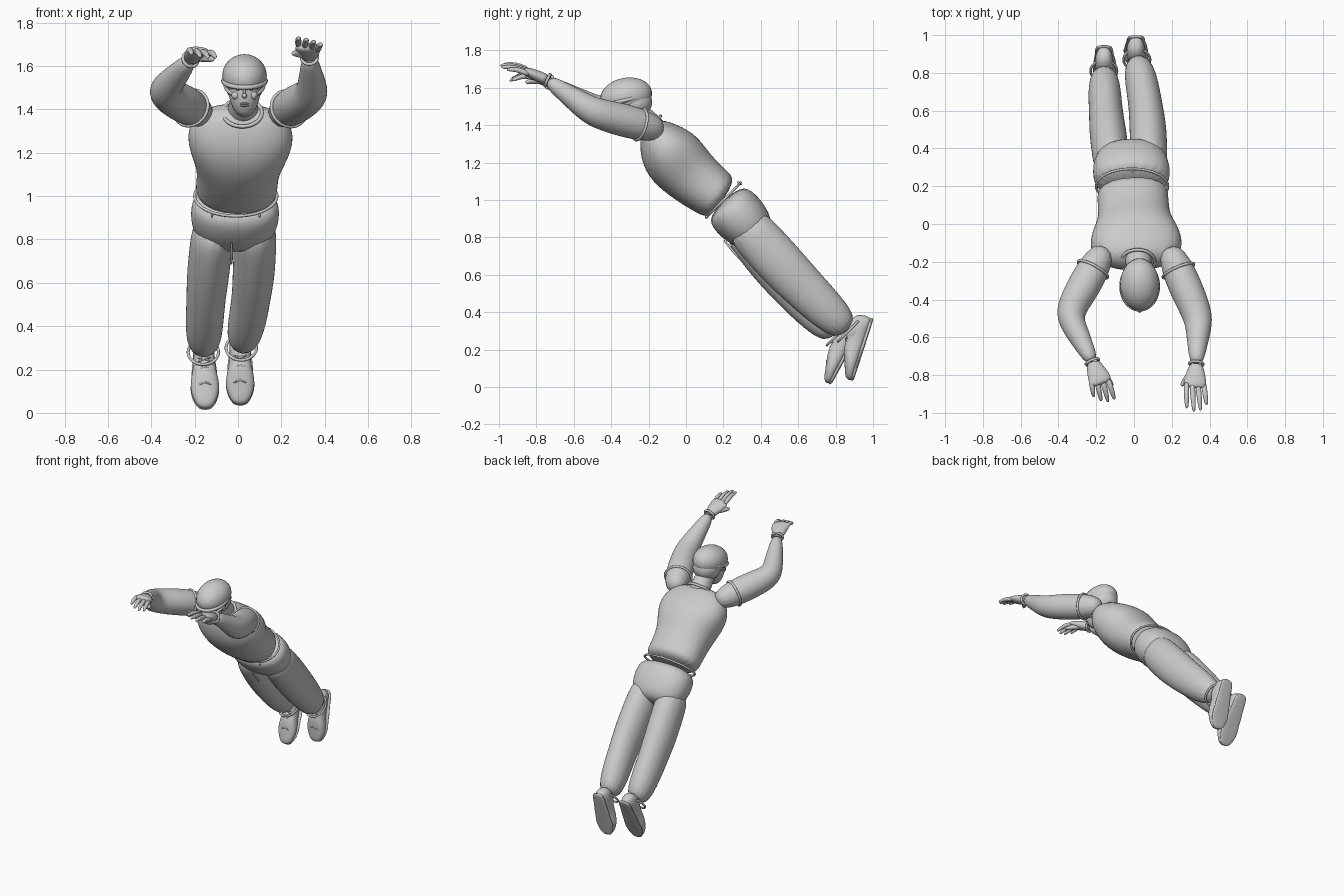
import bpy, bmesh, math
from mathutils import Vector, Matrix

cube = bpy.data.objects.get("Cube")
if cube:
    bpy.data.objects.remove(cube, do_unlink=True)

GREY = (0.6, 0.6, 0.6, 1)
material = bpy.data.materials.new("plain_grey")
material.use_nodes = True
material.diffuse_color = GREY
material.node_tree.nodes["Principled BSDF"].inputs["Base Color"].default_value = GREY
RIGHTWARD = Vector((1, 0, 0))
BODY_AXIS = Vector((0, 1, -1)).normalized()


def finish(name, bm, subdivision=0):
    """Turn a bmesh into a smooth grey object."""
    bmesh.ops.recalc_face_normals(bm, faces=bm.faces)
    mesh = bpy.data.meshes.new(name)
    bm.to_mesh(mesh)
    bm.free()
    mesh.materials.append(material)
    for polygon in mesh.polygons:
        polygon.use_smooth = True
    obj = bpy.data.objects.new(name, mesh)
    bpy.context.collection.objects.link(obj)
    if subdivision:
        modifier = obj.modifiers.new("Subdivision", 'SUBSURF')
        modifier.levels = modifier.render_levels = subdivision


def frame(tangent):
    """Sideways and depth directions of a ring around a tangent."""
    sideways = (RIGHTWARD - tangent * RIGHTWARD.dot(tangent)).normalized()
    return sideways, tangent.cross(sideways)


def arc(start, end, count, sag=(0, 0, 0)):
    """Evenly spaced points from start to end, bowed by sag."""
    start, end, sag = Vector(start), Vector(end), Vector(sag)
    steps = [i / (count - 1) for i in range(count)]
    return [start.lerp(end, t) + sag * math.sin(math.pi * t) for t in steps]


def loft(name, points, widths, depths=None, lift=0, power=1, sides=16, closed=False, subdivision=2):
    """Skin elliptical rings along a path; lift rests them on the path."""
    bm = bmesh.new()
    depths = depths or widths
    last = len(points) - 1
    rings = []
    for i, (point, width, depth) in enumerate(zip(points, widths, depths)):
        if closed:
            tangent = points[(i + 1) % (last + 1)] - points[i - 1]
        else:
            tangent = points[min(i + 1, last)] - points[max(i - 1, 0)]
        sideways, upward = frame(tangent.normalized())
        if closed:
            upward = BODY_AXIS if abs(tangent.normalized().dot(BODY_AXIS)) < .7 else RIGHTWARD
            upward = (upward - tangent * upward.dot(tangent) / tangent.length_squared).normalized()
            sideways = upward.cross(tangent).normalized()
        centre = point + upward * depth * lift
        ring = []
        for k in range(sides):
            angle = math.tau * k / sides
            c, s = math.cos(angle), math.sin(angle)
            c = math.copysign(abs(c) ** power, c)
            s = math.copysign(abs(s) ** power, s)
            ring.append(bm.verts.new(centre + sideways * c * width + upward * s * depth))
        rings.append(ring)
    for first, second in zip(rings, rings[1:]):
        for k in range(sides):
            n = (k + 1) % sides
            bm.faces.new((first[k], first[n], second[n], second[k]))
    bm.faces.new(rings[0])
    bm.faces.new(rings[-1])
    finish(name, bm, subdivision)


def cord(name, points, radius):
    """Thin round cord through a few points."""
    points = [Vector(p) for p in points]
    loft(name, points, [radius] * len(points), sides=8, subdivision=1)


def hoop(name, centre, normal, width, depth, radius):
    """Elliptical band, made from a flattened torus."""
    normal = Vector(normal).normalized()
    sideways, upward = frame(normal)
    bm = bmesh.new()
    around, across = 40, 8
    grid = []
    for i in range(around):
        a = math.tau * i / around
        outward = sideways * math.cos(a) + upward * math.sin(a)
        spine = Vector(centre) + sideways * math.cos(a) * width + upward * math.sin(a) * depth
        angles = [math.tau * j / across for j in range(across)]
        grid.append([bm.verts.new(spine + (outward * math.cos(b) + normal * math.sin(b)) * radius)
                     for b in angles])
    for i in range(around):
        here, there = grid[i], grid[(i + 1) % around]
        for j in range(across):
            n = (j + 1) % across
            bm.faces.new((here[j], here[n], there[n], there[j]))
    finish(name, bm)


def blob(name, location, size, tilt=0):
    """Ellipsoid, tilted about the sideways axis."""
    bm = bmesh.new()
    bmesh.ops.create_uvsphere(bm, u_segments=28, v_segments=18, radius=1)
    bm.transform(Matrix.Translation(location) @ Matrix.Rotation(tilt, 4, 'X') @ Matrix.Diagonal((*size, 1)))
    finish(name, bm)


# Torso, waistband and seat
loft("shirt", arc((-.01, .2, 1), (.02, -.2, 1.41), 8, (0, -.02, -.03)),
     (.19, .19, .19, .2, .23, .25, .23, .14), (.13, .14, .15, .16, .17, .16, .12, .05), power=.9, sides=20)
loft("trouser_seat", arc((-.01, .2, 1), (-.02, .4, .79), 4),
     (.19, .21, .2, .15), (.13, .15, .14, .1), power=.9, sides=20)
hoop("waistband", (-.01, .2, 1), BODY_AXIS, .19, .13, .007)
cord("back_loop", [(-.01, .27, 1.1), (-.01, .3, 1.08)], .008)
cord("fly_zip", [(-.03, .2, .79), (-.03, .24, .74), (-.03, .29, .68)], .007)
for x in (-.12, .1):
    cord("pocket_tab", [(x, .1, .92), (x, .12, .9)], .007)


# Legs with hems, ankles and laced shoes
def leg(side, hip, hem, bow, toe, heel):
    path = arc(hip, hem, 6, bow)
    loft(side + "_leg", path, (.1, .1, .1, .09, .09, .07), (.12, .13, .13, .12, .11, .08))
    hoop(side + "_hem", path[-1], BODY_AXIS, .07, .08, .007)
    sole = arc(heel, toe, 8)
    heights = (.04, .06, .06, .05, .05, .04, .03, .02)
    loft(side + "_shoe", sole, (.03, .05, .05, .05, .06, .07, .06, .03), heights, lift=1, power=.85)
    loft(side + "_sole", sole, (.04, .05, .05, .06, .06, .07, .06, .03), [.01] * 8, lift=.5, power=.7)
    forward = (sole[-1] - sole[0]).normalized()
    across, upward = frame(forward)
    loft(side + "_ankle", arc(sole[2] + upward * .06, path[-1], 3), [.05] * 3, [.06] * 3)
    for step in range(4):
        middle = sole[3].lerp(sole[5], step / 3) + upward * (.11 - step * .009)
        for way in (-1, 1):
            slant = across * way * .035 + forward * .012
            drop = upward * .015
            cord(side + "_lace", [middle - slant - drop, middle, middle + slant - drop], .005)


leg("left", (.08, .29, .9), (.015, .87, .3), (.02, 0, -.02), (.01, .89, .03), (.01, 1, .37))
leg("right", (-.11, .28, .89), (-.16, .81, .28), (-.01, 0, -.02), (-.15, .77, .01), (-.16, .95, .34))

# Neck, collar and face
loft("neck", arc((.02, -.15, 1.36), (.03, -.31, 1.5), 4), (.08, .07, .06, .06), [.07] * 4)
hoop("collar", (.02, -.2, 1.385), -BODY_AXIS, .09, .09, .009)
loft("face", arc((.03, -.375, 1.365), (.03, -.34, 1.56), 5), (.03, .06, .075, .08, .08), (.03, .07, .085, .09, .09))
blob("nose", (.03, -.45, 1.463), (.012, .02, .012))
cord("nose_bridge", [(.03, -.44, 1.5), (.03, -.455, 1.47)], .008)
for height in (1.417, 1.427):
    blob("lip", (.03, -.428, height), (.02, .012, .005))
for side in (-1, 1):
    blob("brow", (.03 + side * .03, -.43, 1.51), (.02, .014, .006))
    blob("eye", (.03 + side * .03, -.425, 1.493), (.013, .012, .007))
    blob("cheek", (.03 + side * .04, -.41, 1.465), (.02, .02, .02))

# Knitted cap with folds above the brow and nape
blob("cap", (.03, -.32, 1.555), (.103, .14, .098), .2)
blob("cap_nape", (.03, -.28, 1.515), (.09, .1, .085), .3)
hoop("cap_brim", (.03, -.33, 1.532), (0, -.25, 1), .097, .127, .011)
hoop("cap_fold", (.03, -.32, 1.512), (0, -.5, 1), .088, .115, .009)


# Arms with sleeve openings and gloved hands
def arm(side, shoulder, elbow, wrist, knuckle, tip, thumb, across):
    upper, fore = arc(shoulder, elbow, 4), arc(elbow, wrist, 4)
    loft(side + "_arm", upper + fore[1:], (.06, .09, .09, .08, .065, .05, .035))
    hoop(side + "_sleeve", upper[1], upper[2] - upper[1], .088, .085, .008)
    palm = arc(wrist, knuckle, 5)
    loft(side + "_palm", palm, (.034, .045, .055, .062, .055), (.03, .03, .03, .026, .018))
    hoop(side + "_cuff", palm[0], palm[1] - palm[0], .036, .034, .008)
    across, tip = Vector(across), Vector(tip)
    for number, reach in enumerate((.75, 1, 1.05, .9)):
        spread = across * (number - 1.5) * .03
        finger = arc(palm[3] + spread, palm[4].lerp(tip, reach) + spread * 1.2, 5, (0, 0, .012))
        loft(side + "_finger", finger, (.014, .016, .015, .013, .008), sides=8)
    loft(side + "_thumb", arc(palm[1], thumb, 4, RIGHTWARD * across.x * .01), (.02, .02, .017, .01), sides=8)


arm("left", (.18, -.12, 1.37), (.345, -.5, 1.47), (.33, -.74, 1.64),
    (.32, -.87, 1.695), (.335, -.99, 1.715), (.25, -.86, 1.66), (-1, 0, .25))
arm("right", (-.15, -.12, 1.37), (-.35, -.48, 1.48), (-.22, -.73, 1.63),
    (-.17, -.85, 1.675), (-.155, -.94, 1.64), (-.11, -.86, 1.63), (1, 0, -.1))
